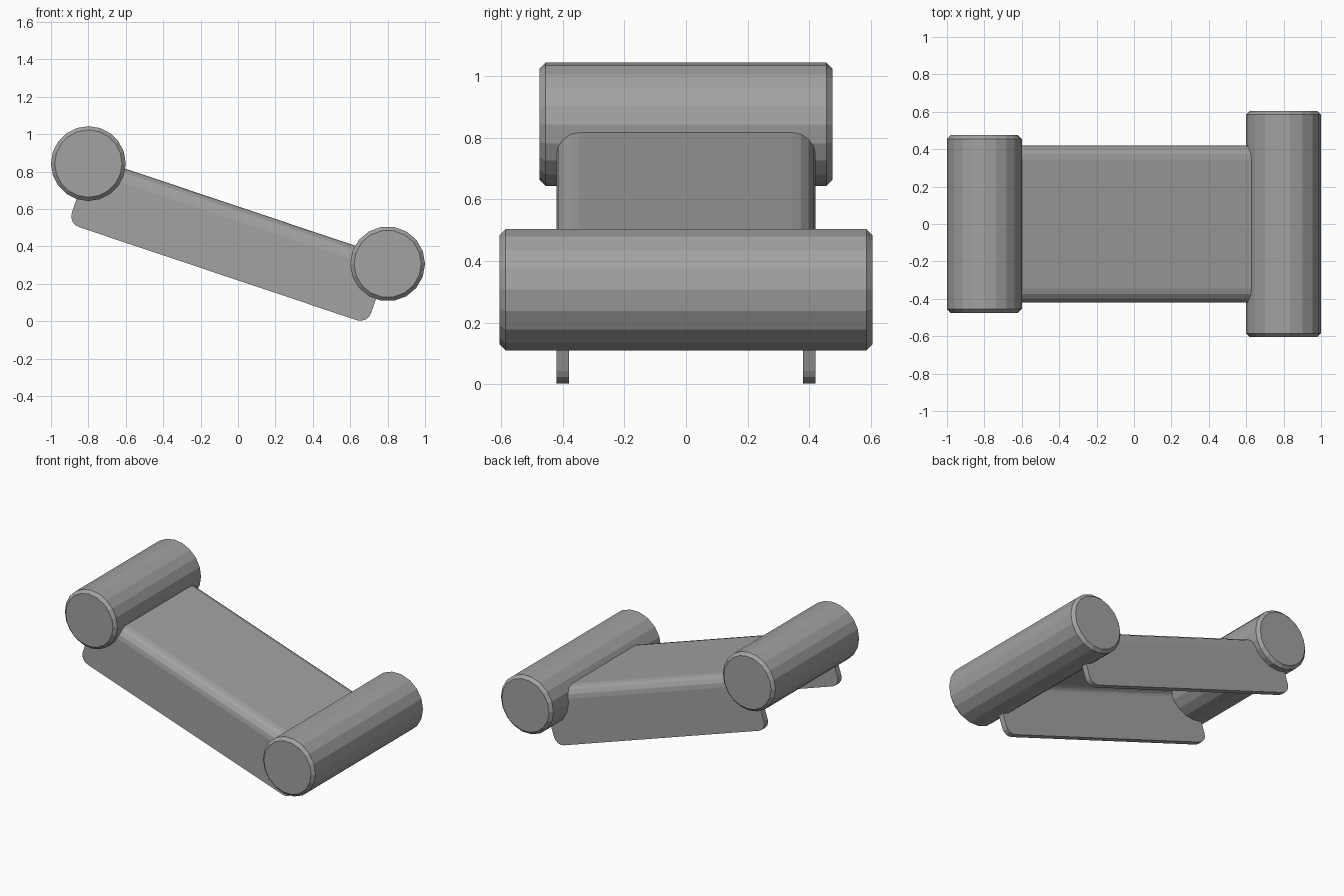
import bpy, bmesh, math
from mathutils import Matrix

if "Cube" in bpy.data.objects:
    bpy.data.objects.remove(bpy.data.objects["Cube"])

LEFT, RIGHT = (-0.80, 0.843), (0.80, 0.307)   # tube axes (x, z)
SPAN = math.hypot(RIGHT[0] - LEFT[0], RIGHT[1] - LEFT[1])
TILT = math.atan2(LEFT[1] - RIGHT[1], RIGHT[0] - LEFT[0])

# Dark grey finish shared by all parts
GREY = bpy.data.materials.new("dark_grey")
GREY.diffuse_color = (0.36, 0.36, 0.36, 1)
GREY.use_nodes = True
GREY.node_tree.nodes["Principled BSDF"].inputs["Base Color"].default_value = GREY.diffuse_color


def add_object(name, bm):
    bmesh.ops.recalc_face_normals(bm, faces=bm.faces)
    mesh = bpy.data.meshes.new(name)
    bm.to_mesh(mesh)
    bm.free()
    mesh.materials.append(GREY)
    obj = bpy.data.objects.new(name, mesh)
    bpy.context.collection.objects.link(obj)
    return obj


# Solid cross tube lying along y, with chamfered rims
def cross_tube(name, centre, half_length, sides, radius=0.2):
    bm = bmesh.new()
    turn = (Matrix.Rotation(math.pi / 2, 4, 'X')
            @ Matrix.Rotation(math.pi / 2, 4, 'Z'))
    bmesh.ops.create_cone(bm, cap_ends=True, segments=sides, radius1=radius,
                          radius2=radius, depth=2 * half_length, matrix=turn)
    rims = [e for e in bm.edges
            if abs(e.verts[0].co.y - e.verts[1].co.y) < 1e-4]
    bmesh.ops.bevel(bm, geom=rims, offset=0.02, segments=1, affect='EDGES')
    obj = add_object(name, bm)
    obj.location = (centre[0], 0, centre[1])
    return obj


# Half of the channel outline: rounded shoulder from leg to top
def shoulder(side, half_width, top, radius, foot, steps=4):
    pts = [(half_width, foot)]
    for i in range(steps + 1):
        a = math.pi / 2 * i / steps
        pts.append((half_width - radius + radius * math.cos(a),
                    top - radius + radius * math.sin(a)))
    return [(side * y, z) for y, z in pts]


# Inverted U channel, swept between the two tube axes
def channel(name):
    w, top, foot, t, r = 0.42, 0.037, -0.338, 0.04, 0.075
    outer = shoulder(1, w, top, r, foot) + shoulder(-1, w, top, r, foot)[::-1]
    inner = (shoulder(1, w - t, top - t, r - t, foot)
             + shoulder(-1, w - t, top - t, r - t, foot)[::-1])
    bm = bmesh.new()
    rows = []
    for x in (-SPAN / 2, SPAN / 2):
        rows.append(([bm.verts.new((x, y, z)) for y, z in outer],
                     [bm.verts.new((x, y, z)) for y, z in inner]))
    (o0, i0), (o1, i1) = rows
    n = len(outer)
    for k in range(n - 1):
        for a, b in ((o0, o1), (i0, i1), (o0, i0), (o1, i1)):
            bm.faces.new((a[k], a[k + 1], b[k + 1], b[k]))
    for k in (0, n - 1):
        bm.faces.new((o0[k], o1[k], i1[k], i0[k]))
    bmesh.ops.recalc_face_normals(bm, faces=bm.faces)
    # Round the lower corners of both side walls
    corners = [e for e in bm.edges
               if all(abs(v.co.z - foot) < 1e-4 for v in e.verts)
               and abs(e.verts[0].co.x - e.verts[1].co.x) < 1e-4]
    bmesh.ops.bevel(bm, geom=corners, offset=0.06, segments=4, profile=0.5,
                    affect='EDGES')
    obj = add_object(name, bm)
    obj.location = (0, 0, (LEFT[1] + RIGHT[1]) / 2)
    obj.rotation_euler = (0, TILT, 0)
    return obj


cross_tube("upper_tube", LEFT, 0.475, 20)
cross_tube("lower_tube", RIGHT, 0.605, 18)
channel("link_channel")
